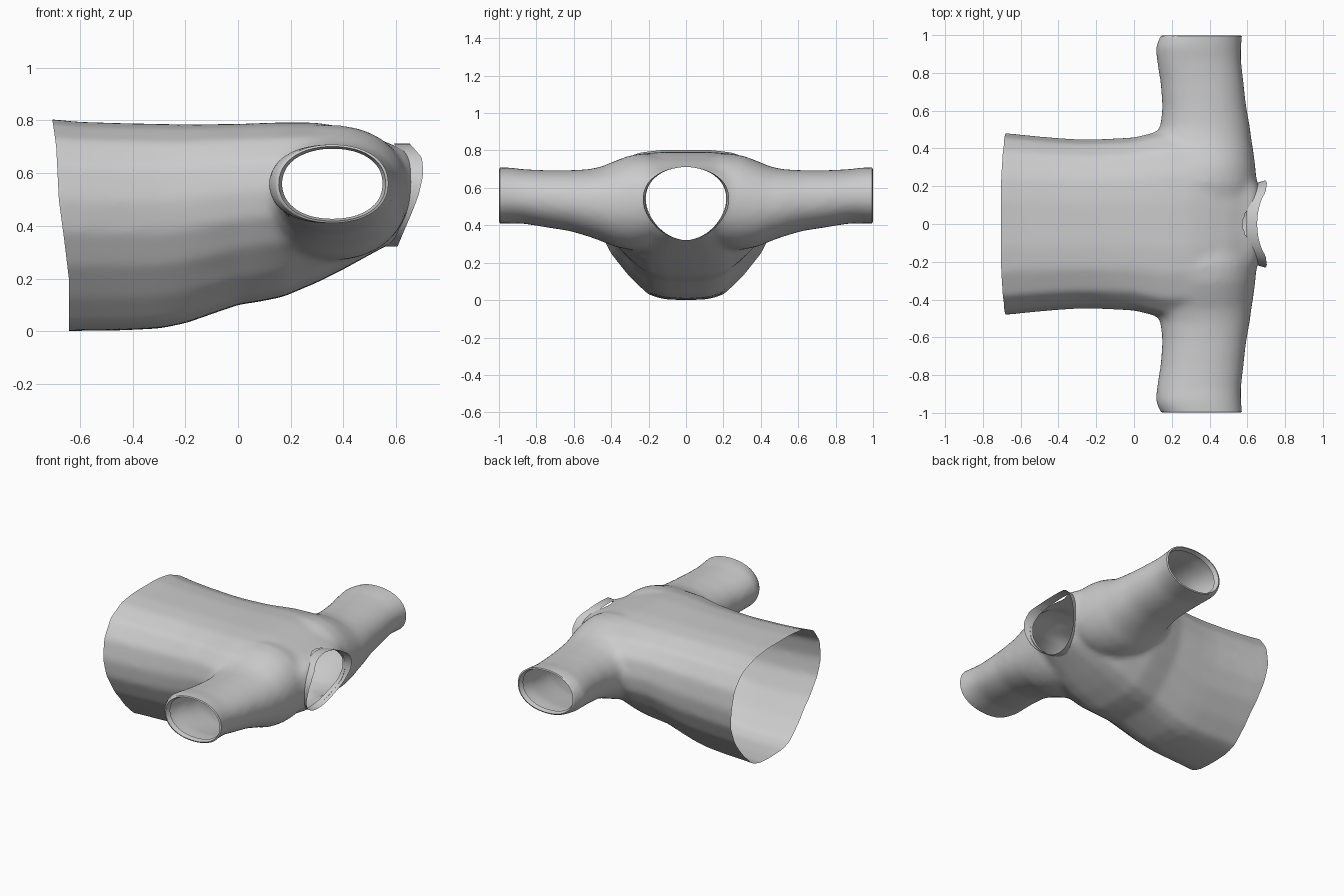
import bpy, bmesh, math
from mathutils import Vector

if "Cube" in bpy.data.objects:
    bpy.data.objects.remove(bpy.data.objects["Cube"])

N = 64

def interp(table, v):
    # smooth-free linear lookup in a list of (key, value)
    if v <= table[0][0]:
        return table[0][1]
    for (a, p), (b, q) in zip(table, table[1:]):
        if v <= b:
            return p + (q - p) * (v - a) / (b - a)
    return table[-1][1]

def loft(bm, rings):
    rows = [[bm.verts.new(p) for p in r] for r in rings]
    for a, b in zip(rows, rows[1:]):
        n = len(a)
        for i in range(n):
            j = (i + 1) % n
            bm.faces.new((a[i], a[j], b[j], b[i]))
    return rows

def make_object(name, bm):
    me = bpy.data.meshes.new(name)
    bm.to_mesh(me)
    bm.free()
    ob = bpy.data.objects.new(name, me)
    bpy.context.collection.objects.link(ob)
    return ob

def bake(ob):
    dg = bpy.context.evaluated_depsgraph_get()
    me = bpy.data.meshes.new_from_object(ob.evaluated_get(dg))
    ob.modifiers.clear()
    ob.data = me

# Torso cross-section (half width, height), mirrored to a full ring
half = [(0, 0), (.12, .005), (.2, .03), (.3, .125), (.4, .25), (.465, .38), (.48, .5),
        (.455, .63), (.38, .73), (.25, .785), (.12, .8), (0, .8)]
ring = half + [(-y, z) for y, z in half[-2:0:-1]]
# Torso stations: x, half width, z low, z high
torso = [(-.85, .49, 0, .81), (-.68, .483, 0, .805), (-.6, .475, .002, .795), (-.45, .46, .003, .79),
         (-.3, .45, .01, .787), (-.2, .45, .03, .785), (0, .46, .1, .787), (.08, .48, .112, .79),
         (.17, .5, .13, .793), (.3, .5, .185, .792), (.4, .47, .235, .775), (.5, .4, .29, .745),
         (.58, .3, .333, .71), (.64, .24, .37, .69), (.68, .18, .42, .64)]
# Sleeve stations: y, x low, x high, z low, z high
sleeve = [(0, .05, .64, .34, .74), (.22, .04, .65, .27, .785), (.3, .07, .643, .27, .775),
          (.38, .09, .633, .285, .745), (.45, .11, .622, .315, .715), (.52, .14, .613, .34, .7),
          (.62, .15, .595, .37, .695), (.75, .14, .58, .39, .695), (.87, .12, .567, .41, .7),
          (.94, .115, .567, .41, .71), (.98, .13, .572, .41, .71), (1.01, .155, .575, .41, .71),
          (1.07, .17, .575, .42, .71)]

bm = bmesh.new()
rows = loft(bm, [[(x, y * w / .48, lo + z / .8 * (hi - lo)) for y, z in ring]
                 for x, w, lo, hi in torso])
bm.faces.new(rows[0])
bm.faces.new(rows[-1])
full = [(-s[0],) + s[1:] for s in sleeve[:0:-1]] + sleeve
rings = []
for y, x0, x1, z0, z1 in full:
    pts = []
    for i in range(N):
        c, s = math.cos(math.tau * i / N), math.sin(math.tau * i / N)
        c, s = [math.copysign(abs(k) ** .92, k) for k in (c, s)]
        pts.append(((x0 + x1) / 2 + (x1 - x0) / 2 * c, y, (z0 + z1) / 2 + (z1 - z0) / 2 * s))
    rings.append(pts)
rows = loft(bm, rings)
bm.faces.new(rows[0])
bm.faces.new(rows[-1])
bmesh.ops.recalc_face_normals(bm, faces=bm.faces)
shirt = make_object("shirt_body", bm)

# Blend torso and sleeves into one smooth skin
m = shirt.modifiers.new("blend", 'REMESH')
m.mode = 'VOXEL'
m.voxel_size = .017
m = shirt.modifiers.new("soften", 'SMOOTH')
m.factor = .5
m.iterations = 14
bake(shirt)

# Egg-shaped neck opening, wider towards the back of the neck
NZ, NH, NW, EGG = .517, .195, .213, .14

def neck(t, grow=1.0):
    s = math.sin(t)
    return NW * grow * (1 + EGG * s) * math.cos(t), NZ + NH * s

bm = bmesh.new()
rows = loft(bm, [[(x, *neck(math.tau * i / N)) for i in range(N)] for x in (.42, .95)])
bm.faces.new(rows[0])
bm.faces.new(rows[-1])
bmesh.ops.recalc_face_normals(bm, faces=bm.faces)
cutter = make_object("neck_cutter", bm)
cutter.hide_render = True
m = shirt.modifiers.new("neck", 'BOOLEAN')
m.operation = 'DIFFERENCE'
m.solver = 'EXACT'
m.object = cutter
bake(shirt)
bpy.data.objects.remove(cutter)

bm = bmesh.new()
bm.from_mesh(shirt.data)

def in_neck(p):
    s = (p.z - NZ) / NH
    return p.x > .41 and (p.y / (NW * (1 + EGG * s))) ** 2 + s * s < 1.004

bmesh.ops.delete(bm, geom=[f for f in bm.faces if in_neck(f.calc_center_median())], context='FACES')

# Open the hem and the sleeve ends
for co, no in (((-.68, 0, 0), (-1, 0, 0)), ((0, .995, 0), (0, 1, 0)), ((0, -.995, 0), (0, -1, 0))):
    bmesh.ops.bisect_plane(bm, geom=bm.verts[:] + bm.edges[:] + bm.faces[:],
                           plane_co=co, plane_no=no, clear_outer=True)

# Turned-in sleeve cuffs
for side in (-1, 1):
    edges = [e for e in bm.edges if e.is_boundary and all(v.co.y * side > .98 for v in e.verts)]
    for dy, k in ((.004, .95), (-.03, .94)):
        new = bmesh.ops.extrude_edge_only(bm, edges=edges)["geom"]
        for v in (g for g in new if isinstance(g, bmesh.types.BMVert)):
            c = Vector((.365, v.co.y, .56))
            v.co = c + (v.co - c) * k
            v.co.y += dy * side
        edges = [g for g in new if isinstance(g, bmesh.types.BMEdge)]

# Slanted, slightly wavy hem
slant = [(0, .038), (.2, .038), (.35, .02), (.5, 0), (.7, -.01), (.76, -.018), (.81, -.026)]
for v in bm.verts:
    w = max(0, min(1, (-.4 - v.co.x) / .28))
    v.co.x += interp(slant, v.co.z) * w * w
low = min(v.co.z for v in bm.verts)
for v in bm.verts:
    v.co.z -= low
bmesh.ops.recalc_face_normals(bm, faces=bm.faces)
bm.to_mesh(shirt.data)
bm.free()

# Collar band standing out around the neck
base_x = [(.32, .555), (.38, .585), (.45, .622), (.52, .642), (.6, .65), (.66, .635), (.712, .60)]
rim_x = [(.32, .605), (.38, .63), (.45, .66), (.52, .687), (.6, .704), (.66, .698), (.712, .652)]
bm = bmesh.new()
rings = []
for f in (-.15, 0, .5, 1):
    pts = []
    for i in range(N):
        y, z = neck(math.tau * i / N, 1 + .07 * max(f, 0))
        a, b = interp(base_x, z), interp(rim_x, z)
        pts.append((a + (b - a) * f, y, z))
    rings.append(pts)
loft(bm, rings)
bmesh.ops.recalc_face_normals(bm, faces=bm.faces)
collar = make_object("collar", bm)

# Smooth shading
for ob in (shirt, collar):
    bpy.ops.object.select_all(action='DESELECT')
    ob.select_set(True)
    bpy.context.view_layer.objects.active = ob
    bpy.ops.object.shade_smooth_by_angle(angle=math.radians(50))
